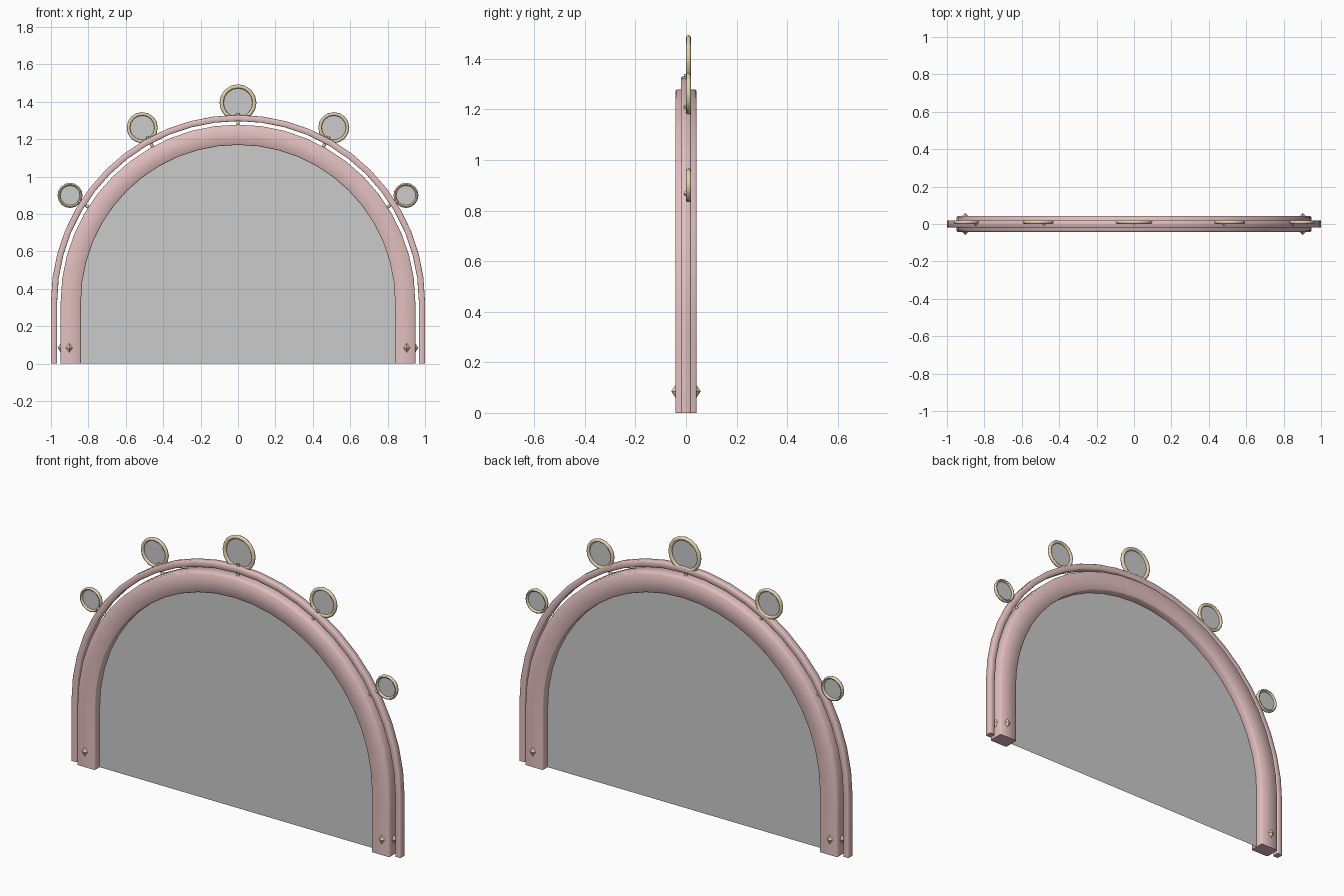
import bpy, bmesh, math
from mathutils import Vector, Matrix

if "Cube" in bpy.data.objects:
    bpy.data.objects.remove(bpy.data.objects["Cube"])

SPRING = 0.33   # height where the arch starts to curve
SEGS = 24


def material(name, rgb):
    m = bpy.data.materials.new(name)
    m.diffuse_color = (*rgb, 1)
    m.use_nodes = True
    m.node_tree.nodes["Principled BSDF"].inputs["Base Color"].default_value = m.diffuse_color
    return m


pink = material("pink_frame", (0.76, 0.52, 0.52))
gold = material("pale_gold", (0.78, 0.65, 0.43))


def finish(name, bm, mat=None, smooth=None):
    bmesh.ops.recalc_face_normals(bm, faces=bm.faces)
    mesh = bpy.data.meshes.new(name)
    bm.to_mesh(mesh)
    bm.free()
    ob = bpy.data.objects.new(name, mesh)
    bpy.context.collection.objects.link(ob)
    if mat:
        mesh.materials.append(mat)
    if smooth:
        bpy.ops.object.select_all(action='DESELECT')
        ob.select_set(True)
        bpy.context.view_layer.objects.active = ob
        bpy.ops.object.shade_smooth_by_angle(angle=math.radians(smooth))
    return ob


def arch_points(r):
    """Arch outline as (x, z): leg, half circle, leg."""
    arc = [(r * math.cos(math.pi * i / SEGS), SPRING + r * math.sin(math.pi * i / SEGS))
           for i in range(SEGS + 1)]
    return [(r, 0)] + arc + [(-r, 0)]


def arch_bar(name, r0, r1, depth, bevel):
    """Sweep a chamfered rectangle along the arch."""
    h, b = depth / 2, bevel
    profile = [(r0 + b, -h), (r1 - b, -h), (r1, -h + b), (r1, h - b),
               (r1 - b, h), (r0 + b, h), (r0, h - b), (r0, -h + b)]
    bm = bmesh.new()
    rails = [[bm.verts.new((x, y, z)) for x, z in arch_points(r)] for r, y in profile]
    n = len(rails)
    for k in range(n):
        a, c = rails[k], rails[(k + 1) % n]
        for i in range(len(a) - 1):
            bm.faces.new((a[i], a[i + 1], c[i + 1], c[i]))
    bm.faces.new([r[0] for r in rails])
    bm.faces.new([r[-1] for r in rails])
    return finish(name, bm, pink, 60)


# Main frame and thin outer rail
arch_bar("main_frame", 0.84, 0.948, 0.084, 0.005)
arch_bar("outer_rail", 0.967, 1.0, 0.038, 0.003)

# Mirror pane
bm = bmesh.new()
bm.faces.new([bm.verts.new((x, 0, z)) for x, z in arch_points(0.845)])
finish("mirror_pane", bm)


# Round medallion: gold rim, grey disc and a peg through the rail
def medallion(tag, x, z, radius):
    centre = Matrix.Translation((x, 0.01, z)) @ Matrix.Rotation(math.pi / 2, 4, 'X')
    tube = radius * 0.11
    major, sides, around = radius - tube, 16, 8
    bm = bmesh.new()
    grid = []
    for i in range(sides):
        u = 2 * math.pi * i / sides
        ring = []
        for j in range(around):
            v = 2 * math.pi * j / around
            rr = major + tube * math.cos(v)
            ring.append(bm.verts.new(centre @ Vector(
                (rr * math.cos(u), rr * math.sin(u), 0.01 * math.sin(v)))))
        grid.append(ring)
    for i in range(sides):
        a, c = grid[i], grid[(i + 1) % sides]
        for j in range(around):
            k = (j + 1) % around
            bm.faces.new((a[j], a[k], c[k], c[j]))
    finish("medallion_rim_" + tag, bm, gold, 50)

    bm = bmesh.new()
    bmesh.ops.create_circle(bm, cap_ends=True, segments=32, radius=radius - 1.8 * tube,
                            matrix=centre)
    finish("medallion_disc_" + tag, bm)

    d = Vector((x, 0, z - SPRING)).normalized()
    bm = bmesh.new()
    bmesh.ops.create_cone(bm, cap_ends=True, segments=8, radius1=0.008, radius2=0.008, depth=0.07,
                          matrix=Matrix.Translation(d * 0.975 + Vector((0, 0, SPRING)))
                          @ d.to_track_quat('Z', 'Y').to_matrix().to_4x4())
    finish("medallion_peg_" + tag, bm, gold, 50)


medallion("top", 0, 1.395, 0.099)
for side, s in (("left", -1), ("right", 1)):
    medallion("upper_" + side, s * 0.512, 1.262, 0.083)
    medallion("lower_" + side, s * 0.898, 0.9, 0.067)


# Diamond studs near the feet
def stud(name, loc, half):
    bm = bmesh.new()
    tips = [[bm.verts.new(Vector(loc) + Vector([s * half[k] if k == a else 0 for k in range(3)]))
             for s in (-1, 1)] for a in range(3)]
    for a in tips[0]:
        for b in tips[1]:
            for c in tips[2]:
                bm.faces.new((a, b, c))
    finish(name, bm, gold)


for side, s in (("left", -1), ("right", 1)):
    stud("front_stud_" + side, (s * 0.902, -0.042, 0.085), (0.018, 0.016, 0.025))
    stud("back_stud_" + side, (s * 0.902, 0.042, 0.085), (0.018, 0.016, 0.025))
    stud("outer_stud_" + side, (s * 0.948, 0, 0.085), (0.016, 0.018, 0.025))
